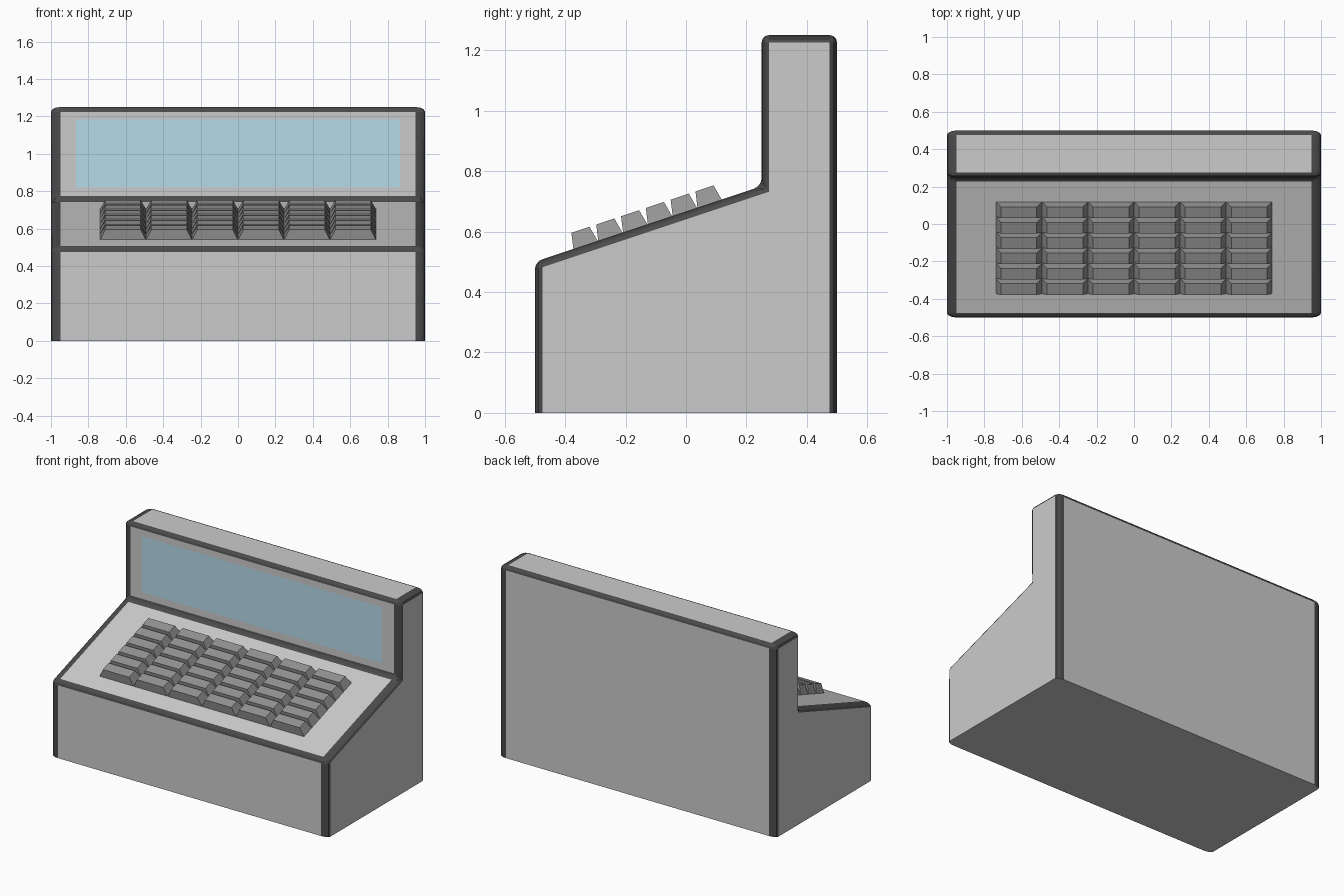
import bpy, bmesh, math
from mathutils import Matrix

if "Cube" in bpy.data.objects:
    bpy.data.objects.remove(bpy.data.objects["Cube"])


def material(name, rgb):
    m = bpy.data.materials.new(name)
    m.diffuse_color = (*rgb, 1.0)
    m.use_nodes = True
    m.node_tree.nodes["Principled BSDF"].inputs["Base Color"].default_value = m.diffuse_color
    return m


def add_object(name, bm, mats):
    bmesh.ops.recalc_face_normals(bm, faces=bm.faces)
    mesh = bpy.data.meshes.new(name)
    bm.to_mesh(mesh)
    bm.free()
    for m in mats:
        mesh.materials.append(m)
    ob = bpy.data.objects.new(name, mesh)
    bpy.context.collection.objects.link(ob)
    return ob


shell = material("shell_grey", (0.8, 0.8, 0.8))
trim = material("dark_trim", (0.07, 0.07, 0.07))
key_grey = material("key_grey", (0.29, 0.29, 0.29))
glass = material("screen_blue", (0.47, 0.70, 0.82))

# Console body: side profile extruded across, every edge above the floor rounded in dark trim
profile = [(-0.5, 0), (-0.5, 0.5), (0.25, 0.75), (0.25, 1.25), (0.5, 1.25), (0.5, 0)]
bm = bmesh.new()
side = bm.faces.new([bm.verts.new((-0.5, y, z)) for y, z in profile])
ext = bmesh.ops.extrude_face_region(bm, geom=[side], use_keep_orig=True)
bmesh.ops.translate(bm, vec=(1, 0, 0),
                    verts=[g for g in ext["geom"] if isinstance(g, bmesh.types.BMVert)])
bmesh.ops.recalc_face_normals(bm, faces=bm.faces)
edges = [e for e in bm.edges if max(v.co.z for v in e.verts) > 0.01]
bmesh.ops.bevel(bm, geom=edges, offset=0.025, offset_type='OFFSET', segments=3,
                profile=0.5, affect='EDGES', material=1, clamp_overlap=False)
# the trim is twice as wide across the console as it is deep
bmesh.ops.scale(bm, vec=(2, 1, 1), verts=bm.verts)
add_object("console_body", bm, [shell, trim])

# Screen panel on the upright
bm = bmesh.new()
bmesh.ops.create_grid(bm, x_segments=1, y_segments=1, size=0.5)
bmesh.ops.transform(bm, verts=bm.verts,
                    matrix=Matrix.Translation((0, 0.247, 1.0025))
                    @ Matrix.Rotation(math.radians(90), 4, 'X')
                    @ Matrix.Diagonal((1.73, 0.365, 1, 1)))
screen = add_object("screen", bm, [glass])
if screen.data.polygons[0].normal.y > 0:
    screen.data.flip_normals()

# Keyboard: six by six tapered keys lying on the sloped desk
slope = math.atan2(0.25, 0.75)
base_w, base_d, top_w, top_d, height = 0.244, 0.0845, 0.19, 0.063, 0.053
bm = bmesh.new()
for row in range(6):
    y = -0.3325 + row * 0.0821
    z = 0.5 + (y + 0.5) / 3
    for col in range(6):
        x = (col - 2.5) * 0.246
        verts = bmesh.ops.create_cube(bm, size=1)["verts"]
        for v in verts:
            up = v.co.z > 0
            v.co.x *= top_w if up else base_w
            v.co.y *= top_d if up else base_d
            v.co.z = height if up else 0
        bmesh.ops.transform(bm, verts=verts,
                            matrix=Matrix.Translation((x, y, z)) @ Matrix.Rotation(slope, 4, 'X'))
add_object("keyboard_keys", bm, [key_grey])
